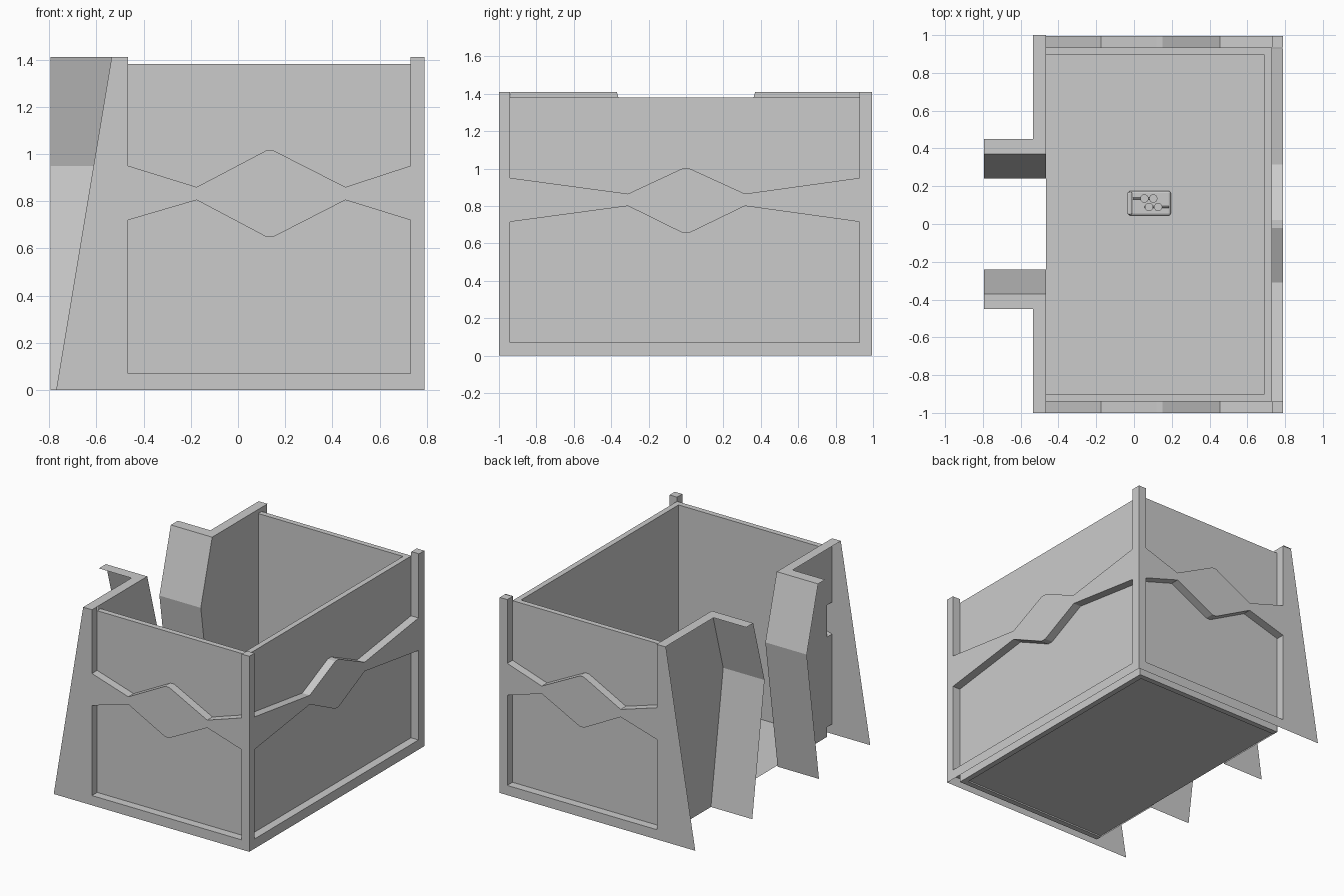
import bpy, bmesh

if "Cube" in bpy.data.objects:
    bpy.data.objects.remove(bpy.data.objects["Cube"])

TOP, RIM, LEDGE = 1.41, 1.38, 0.07   # trim top, panel top, lower ledge height
DEPTH = 0.06                         # how far panels sit behind the trim
LEFT = -0.465                        # plane of the doorway wall


def sheet(name, faces):
    """Mesh made of flat polygons, welded where they touch."""
    bm = bmesh.new()
    for f in faces:
        bm.faces.new([bm.verts.new(p) for p in f])
    bmesh.ops.remove_doubles(bm, verts=bm.verts, dist=0.0005)
    bmesh.ops.recalc_face_normals(bm, faces=bm.faces)
    me = bpy.data.meshes.new(name)
    bm.to_mesh(me)
    bm.free()
    ob = bpy.data.objects.new(name, me)
    bpy.context.collection.objects.link(ob)
    return ob


def box(name, lo, hi, bevel=0.0):
    bm = bmesh.new()
    bmesh.ops.create_cube(bm, size=1)
    for v in bm.verts:
        v.co = [(lo[i] + hi[i]) / 2 + v.co[i] * (hi[i] - lo[i]) for i in range(3)]
    me = bpy.data.meshes.new(name)
    bm.to_mesh(me)
    bm.free()
    ob = bpy.data.objects.new(name, me)
    bpy.context.collection.objects.link(ob)
    if bevel:
        m = ob.modifiers.new("bevel", 'BEVEL')
        m.width, m.segments = bevel, 3
    return ob


def cylinder(name, r, depth, loc, rot=(0, 0, 0)):
    bpy.ops.mesh.primitive_cylinder_add(vertices=16, radius=r, depth=depth,
                                        location=loc, rotation=rot)
    bpy.context.object.name = name
    bpy.ops.object.shade_smooth_by_angle()


def trim(name, place, outer_left, outer_right, upper, lower):
    """Raised wall trim with zigzag band; place(u, z, d) maps to 3D."""
    u0, u1 = upper[0][0], upper[-1][0]
    (b0, t0), (b1, t1) = outer_left, outer_right
    zl, zu = lower[0][1], upper[0][1]
    flat = [
        [(b0, 0), (u0, 0), (u0, LEDGE), (u0, zl), (u0, zu), (u0, TOP), (t0, TOP)],
        [(u0, 0), (u1, 0), (u1, LEDGE), (u0, LEDGE)],
        [(b1, 0), (t1, TOP), (u1, TOP), (u1, zu), (u1, zl), (u1, LEDGE), (u1, 0)],
        upper + lower[::-1],
    ]
    faces = [[place(u, z, 0) for u, z in f] for f in flat]
    # returns running back from the trim to the recessed panels
    loops = [[(u0, TOP)] + upper + [(u1, TOP)],
             [(u0, LEDGE)] + lower + [(u1, LEDGE), (u0, LEDGE)]]
    for line in loops:
        for a, b in zip(line, line[1:]):
            faces.append([place(*a, 0), place(*b, 0), place(*b, DEPTH), place(*a, DEPTH)])
    sheet(name, faces)


# Trim on the two long-profile end walls, with slanted fins on the left
up = [(LEFT, .95), (-.175, .86), (.12, 1.015), (.15, 1.015), (.455, .86), (.73, .95)]
low = [(LEFT, .72), (-.175, .805), (.118, .65), (.152, .65), (.455, .805), (.73, .72)]
for name, y, s in (("front_trim", -1, 1), ("back_trim", .994, -1)):
    trim(name, lambda u, z, d: (u, y + s * d, z), (-.77, -.535), (.79, .79), up, low)

# Trim on the right wall
up = [(-.94, .95), (-.31, .865), (-.02, 1.0), (.02, 1.0), (.315, .865), (.928, .95)]
low = [(-.94, .715), (-.31, .8), (-.02, .657), (.02, .657), (.315, .8), (.928, .715)]
trim("right_trim", lambda u, z, d: (.79 - d, u, z), (-1, -1), (.994, .994), up, low)

# Recessed wall panels
box("front_panel", (LEFT, -.94, 0), (.73, -.9, RIM))
box("back_panel", (LEFT, .895, 0), (.73, .934, RIM))
box("right_panel", (.69, -.9, 0), (.73, .895, RIM))

# Corner post caps
box("front_corner_cap", (.73, -1, RIM), (.79, -.94, TOP))
box("back_corner_cap", (.73, .934, RIM), (.79, .994, TOP))

# Floor
sheet("floor", [[(LEFT, -.92, .01), (.71, -.92, .01), (.71, .92, .01), (LEFT, .92, .01)]])

# Doorway wall halves: bent jamb, wall sheet and cap strip
jamb = [(.38, 0), (.24, .95), (.37, TOP)]
for side, s in (("back", 1), ("front", -1)):
    faces = [[(LEFT, s * y, z) for y, z in jamb + [(.937, TOP), (.937, 0)]]]
    for a, b in zip(jamb, jamb[1:]):
        faces.append([(-.795, s * a[0], a[1]), (-.795, s * b[0], b[1]),
                      (LEFT, s * b[0], b[1]), (LEFT, s * a[0], a[1])])
    for x0, x1, y0, y1 in ((-.535, LEFT, .45, 1), (-.535, LEFT, .37, .45),
                           (-.795, -.535, .37, .45)):
        faces.append([(x0, s * y0, TOP), (x1, s * y0, TOP), (x1, s * y1, TOP), (x0, s * y1, TOP)])
    sheet(side + "_doorway", faces)

# Small device on the floor: rounded plate, studs and rods
box("device_plate", (-.03, .045, .01), (.195, .175, .04), .012)
box("device_end", (-.035, .05, .015), (-.01, .17, .05), .008)
for x, y in ((.055, .135), (.102, .135), (.08, .09), (.128, .09)):
    cylinder("device_stud", .022, .03, (x, y, .05))
for x, y in ((.06, .135), (.12, .09)):
    cylinder("device_rod", .004, .13, (x, y, .05), (0, 1.5708, 0))
